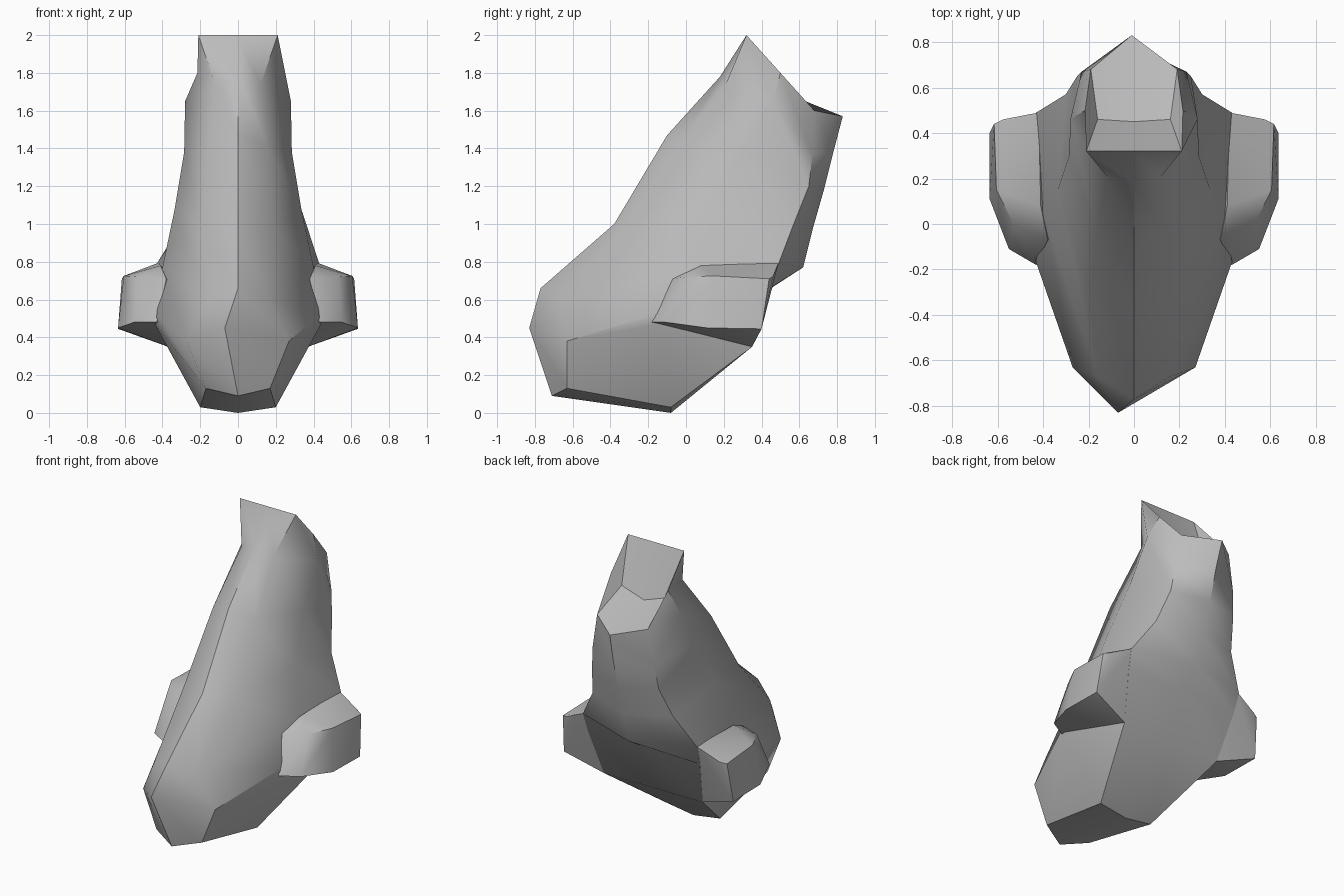
import bpy, bmesh, math

if "Cube" in bpy.data.objects:
    bpy.data.objects.remove(bpy.data.objects["Cube"])

grey = bpy.data.materials.new("plain grey")
grey.diffuse_color = (0.5, 0.5, 0.5, 1)
grey.use_nodes = True
grey.node_tree.nodes["Principled BSDF"].inputs["Base Color"].default_value = grey.diffuse_color


def finish(name, bm, angle):
    """Turn a bmesh into a shaded object."""
    bmesh.ops.remove_doubles(bm, verts=bm.verts[:], dist=0.0005)
    bmesh.ops.recalc_face_normals(bm, faces=bm.faces[:])
    mesh = bpy.data.meshes.new(name)
    bm.to_mesh(mesh)
    bm.free()
    mesh.materials.append(grey)
    ob = bpy.data.objects.new(name, mesh)
    bpy.context.collection.objects.link(ob)
    bpy.ops.object.select_all(action='DESELECT')
    ob.select_set(True)
    bpy.context.view_layer.objects.active = ob
    bpy.ops.object.shade_smooth_by_angle(angle=math.radians(angle))
    return ob


# Half sections from the hollow top down to the underside:
# front centre, ridge edge, side, back corner, back centre
hollow, hollow_side = (0, .45, 1.66), (.16, .46, 1.72)
keel, keel_side = (0, -.08, 0), (.2, -.08, .03)
sections = [
    [hollow, hollow_side, hollow_side, hollow_side, hollow],
    [(-.01, .32, 2), (.21, .32, 2), (.215, .5, 1.8), (.19, .68, 1.6), (-.01, .83, 1.57)],
    [(0, .18, 1.78), (.12, .21, 1.74), (.28, .46, 1.65), (.23, .67, 1.37), (0, .78, 1.38)],
    [(0, -.1, 1.47), (.16, -.04, 1.41), (.285, .3, 1.38), (.25, .65, 1.2), (0, .73, 1.18)],
    [(0, -.38, 1.0), (.19, -.3, .98), (.335, .15, 1.08), (.3, .57, 1.0), (0, .67, .97)],
    [(0, -.77, .66), (.16, -.67, .6), (.40, .05, .77), (.43, .49, .79), (0, .62, .77)],
    [(-.07, -.83, .45), (.27, -.63, .38), (.43, -.17, .52), (.42, .45, .66), (0, .46, .67)],
    [(0, -.71, .09), (.17, -.63, .13), (.44, -.14, .47), (.37, .35, .35), (0, .35, .35)],
    [keel, keel_side, keel_side, keel_side, keel],
]

# Nose body: mirrored sections joined by faces
bm = bmesh.new()
rings = []
for half in sections:
    ring = half + [(-x, y, z) for x, y, z in half[3:0:-1]]
    rings.append([bm.verts.new(p) for p in ring])
for a, b in zip(rings, rings[1:]):
    for i in range(8):
        j = (i + 1) % 8
        bm.faces.new((a[i], a[j], b[j], b[i]))
bmesh.ops.remove_doubles(bm, verts=bm.verts[:], dist=0.0005)
finish("nose_body", bm, 38)

# Nostril wings: faceted lobes on both sides
lobe = [(.42, .49, .795), (.41, .08, .78), (.38, -.07, .71), (.53, 0, .72),
        (.605, .15, .725), (.575, .46, .72), (.615, .44, .71),
        (.635, .11, .45), (.635, .40, .445), (.55, -.11, .48), (.43, -.18, .48),
        (.37, .35, .35), (.25, .3, .6), (.25, 0, .55)]
for side, label in ((1, "right"), (-1, "left")):
    bm = bmesh.new()
    verts = [bm.verts.new((side * x, y, z)) for x, y, z in lobe]
    hull = bmesh.ops.convex_hull(bm, input=verts)
    spare = [v for v in hull["geom_interior"] if isinstance(v, bmesh.types.BMVert)]
    bmesh.ops.delete(bm, geom=spare, context='VERTS')
    finish(label + "_nostril_wing", bm, 35)
